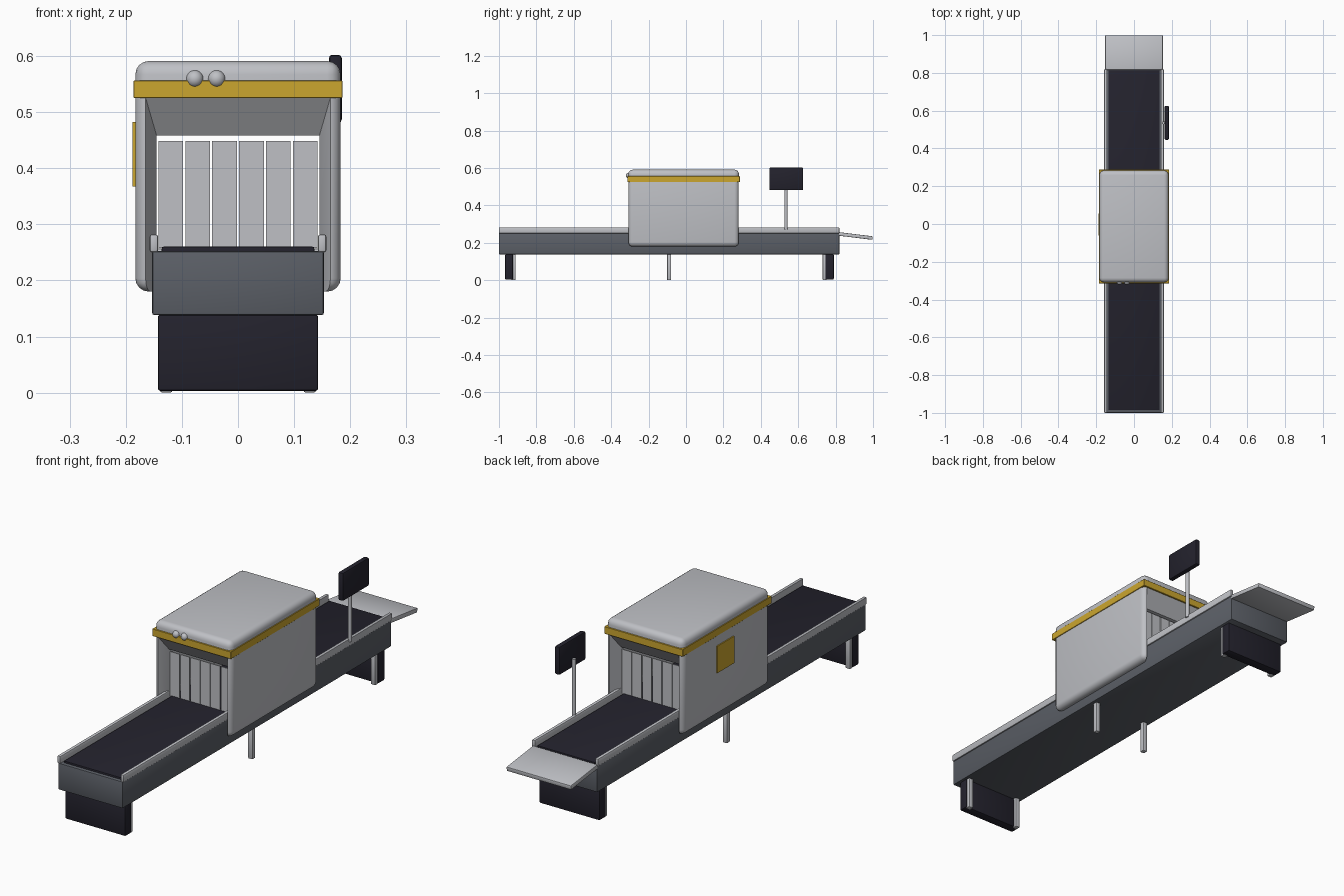
import bpy, bmesh, math
from mathutils import Matrix

if "Cube" in bpy.data.objects:
    bpy.data.objects.remove(bpy.data.objects["Cube"])


def make_material(name, rgb):
    mat = bpy.data.materials.new(name)
    mat.use_nodes = True
    colour = (*rgb, 1.0)
    mat.diffuse_color = colour
    mat.node_tree.nodes["Principled BSDF"].inputs["Base Color"].default_value = colour
    return mat


LIGHT = make_material("light_grey", (0.52, 0.53, 0.56))
STEEL = make_material("steel_grey", (0.105, 0.115, 0.135))
DARK = make_material("near_black", (0.017, 0.016, 0.026))
YELLOW = make_material("yellow", (0.60, 0.38, 0.028))


def add_object(name, bm, mat):
    bmesh.ops.recalc_face_normals(bm, faces=bm.faces)
    mesh = bpy.data.meshes.new(name)
    bm.to_mesh(mesh)
    bm.free()
    mesh.materials.append(mat)
    obj = bpy.data.objects.new(name, mesh)
    bpy.context.collection.objects.link(obj)
    return obj


def activate(obj):
    bpy.ops.object.select_all(action='DESELECT')
    obj.select_set(True)
    bpy.context.view_layer.objects.active = obj


def smooth(obj, degrees=35):
    activate(obj)
    bpy.ops.object.shade_smooth_by_angle(angle=math.radians(degrees))


def box(name, x, y, z, mat, bevel=0.0, segments=2, tilt=0.0):
    """Box from (min, max) ranges, with rounded edges and a tilt about x."""
    bm = bmesh.new()
    bmesh.ops.create_cube(bm, size=1)
    size = [r[1] - r[0] for r in (x, y, z)]
    bmesh.ops.scale(bm, vec=size, verts=bm.verts)
    if bevel:
        bmesh.ops.bevel(bm, geom=bm.edges[:], offset=bevel, segments=segments,
                        profile=0.5, affect='EDGES')
    obj = add_object(name, bm, mat)
    obj.location = [(r[0] + r[1]) / 2 for r in (x, y, z)]
    obj.rotation_euler.x = tilt
    if bevel:
        smooth(obj)
    return obj


# Conveyor: frame, belt, side rails and sloping exit tray
box("conveyor_frame", (-0.153, 0.153), (-1, 0.82), (0.138, 0.252), STEEL, 0.004)
box("belt", (-0.136, 0.136), (-0.985, 0.813), (0.24, 0.26), DARK, 0.003)
for side, s in (("left", 1), ("right", -1)):
    box(f"{side}_rail", (s * 0.15 - 0.0075, s * 0.15 + 0.0075), (-1, 0.82),
        (0.25, 0.282), LIGHT, 0.004)
box("exit_tray", (-0.153, 0.153), (0.815, 0.998), (0.227, 0.246), LIGHT, 0.003,
    tilt=math.radians(-7))

# Supports: end panels with posts on their inner faces, and middle legs
for end, inner, outer in (("front", -0.925, -0.967), ("rear", 0.745, 0.79)):
    box(f"{end}_leg_panel", (-0.143, 0.143), sorted((inner, outer)), (0.003, 0.139),
        DARK, 0.005)
for row, y in (("front", -0.922), ("middle", -0.09), ("rear", 0.742)):
    for side, s in (("left", 1), ("right", -1)):
        x = s * 0.128
        box(f"{row}_{side}_leg", (x - 0.011, x + 0.011), (y - 0.011, y + 0.011),
            (0, 0.145), LIGHT, 0.004)

# Scanner housing: rounded box with a tunnel that flares at both ends
FRONT, BACK = -0.309, 0.283
housing = box("scanner_housing", (-0.183, 0.183), (FRONT, BACK), (0.18, 0.591),
              LIGHT, 0.024, 4)
bm = bmesh.new()
wide, narrow, flare = (0.166, 0.53), (0.145, 0.458), 0.05
sections = [(FRONT - 0.002, wide), (FRONT + flare, narrow),
            (BACK - flare, narrow), (BACK + 0.002, wide)]
rings = []
for y, (hw, top) in sections:
    rings.append([bm.verts.new(p) for p in
                  ((-hw, y, 0.1), (hw, y, 0.1), (hw, y, top), (-hw, y, top))])
for a, b in zip(rings, rings[1:]):
    for i in range(4):
        j = (i + 1) % 4
        bm.faces.new((a[i], a[j], b[j], b[i]))
bm.faces.new(rings[0])
bm.faces.new(rings[-1])
cutter = add_object("tunnel_cutter", bm, LIGHT)
cutter.hide_render = True
cut = housing.modifiers.new("tunnel", 'BOOLEAN')
cut.operation = 'DIFFERENCE'
cut.solver = 'EXACT'
cut.object = cutter
activate(housing)
bpy.ops.object.modifier_apply(modifier=cut.name)
bpy.data.objects.remove(cutter)
smooth(housing)

# Yellow band around the housing and service plate on its right side
box("yellow_band", (-0.186, 0.186), (-0.314, 0.288), (0.525, 0.556), YELLOW, 0.001, 1)
box("service_plate", (-0.188, -0.18), (-0.06, 0.055), (0.367, 0.482), YELLOW)

# Curtain strips at both tunnel mouths
for end, y in (("front", FRONT + 0.055), ("rear", BACK - 0.055)):
    for i in range(6):
        x = (i - 2.5) * 0.048
        box(f"{end}_curtain_strip_{i + 1}", (x - 0.022, x + 0.022),
            (y - 0.002, y + 0.002), (0.258, 0.448), LIGHT)

# Pair of domed lamps on the front
for i, x in enumerate((-0.077, -0.038)):
    bm = bmesh.new()
    bmesh.ops.create_uvsphere(bm, u_segments=24, v_segments=12, radius=0.0155)
    lamp = add_object(f"lamp_{i + 1}", bm, LIGHT)
    lamp.location = (x, -0.306, 0.559)
    smooth(lamp, 60)

# Monitor on a pole
bm = bmesh.new()
bmesh.ops.create_cone(bm, cap_ends=True, segments=16, radius1=0.008, radius2=0.008,
                      depth=0.25, matrix=Matrix.Translation((0.156, 0.535, 0.395)))
smooth(add_object("monitor_pole", bm, LIGHT))
box("monitor", (0.162, 0.185), (0.446, 0.626), (0.481, 0.602), DARK, 0.006)
